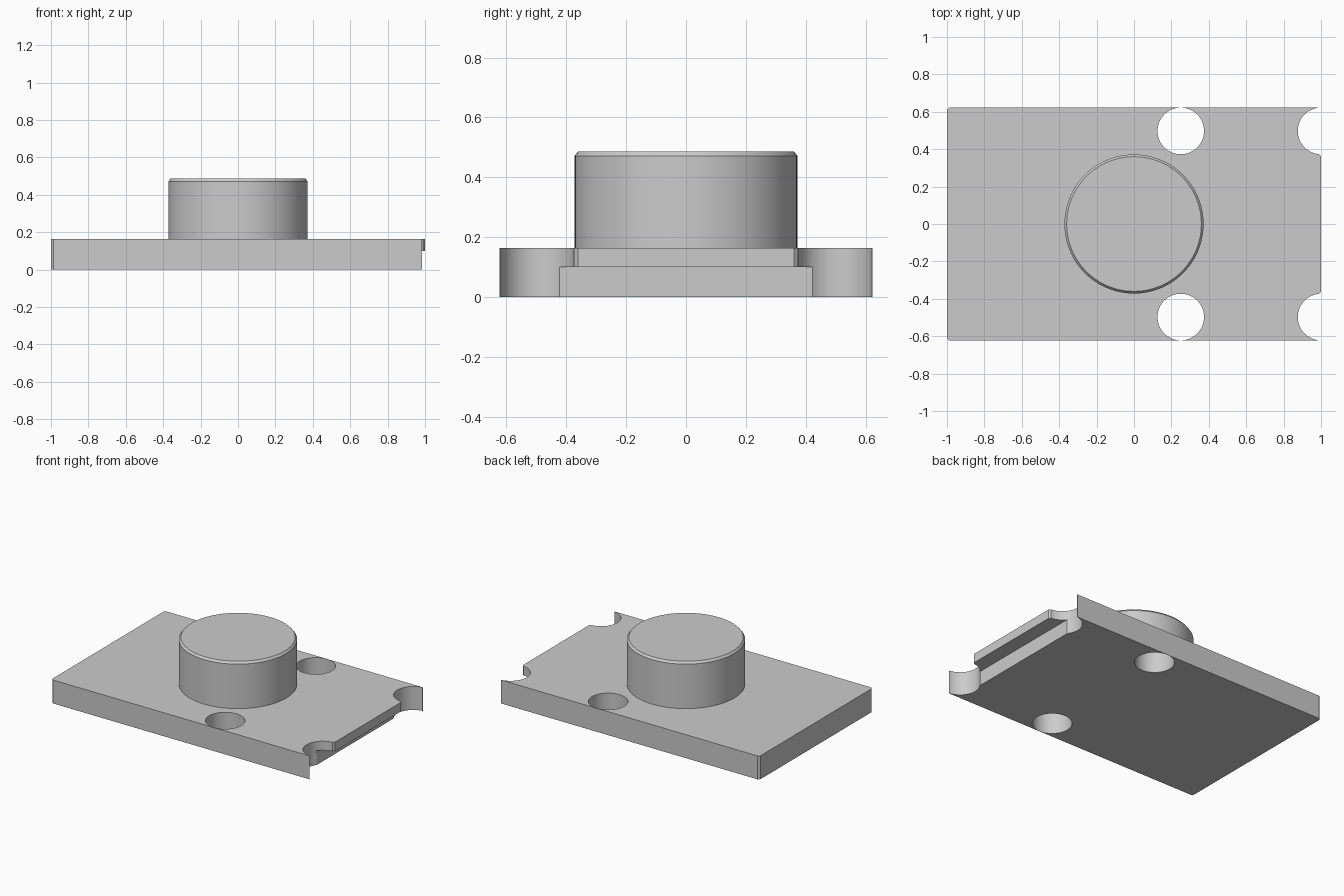
import bpy, bmesh
from math import cos, sin, radians

if "Cube" in bpy.data.objects:
    bpy.data.objects.remove(bpy.data.objects["Cube"], do_unlink=True)

HALF_Y, THICK, BEVEL = 0.623, 0.163, 0.013
HOLE_Y, HOLE_R = 0.4975, 0.1245

grey = bpy.data.materials.new("light_grey")
grey.use_nodes = True
grey.diffuse_color = (0.6, 0.6, 0.6, 1)
grey.node_tree.nodes["Principled BSDF"].inputs["Base Color"].default_value = (0.6, 0.6, 0.6, 1)


def add_object(name, bm):
    bmesh.ops.recalc_face_normals(bm, faces=bm.faces)
    mesh = bpy.data.meshes.new(name)
    bm.to_mesh(mesh)
    bm.free()
    mesh.materials.append(grey)
    obj = bpy.data.objects.new(name, mesh)
    bpy.context.collection.objects.link(obj)
    return obj


def prism(name, outline, z0, z1):
    bm = bmesh.new()
    face = bm.faces.new([bm.verts.new((x, y, z0)) for x, y in outline])
    top = bmesh.ops.extrude_face_region(bm, geom=[face])["geom"]
    verts = [v for v in top if isinstance(v, bmesh.types.BMVert)]
    bmesh.ops.translate(bm, verts=verts, vec=(0, 0, z1 - z0))
    return add_object(name, bm)


def arc(cx, cy, r, start, end, steps):
    angles = [radians(start + (end - start) * i / steps) for i in range(steps + 1)]
    return [(cx + r * cos(a), cy + r * sin(a)) for a in angles]


def smooth(obj):
    bpy.ops.object.select_all(action="DESELECT")
    obj.select_set(True)
    bpy.context.view_layer.objects.active = obj
    bpy.ops.object.shade_smooth_by_angle(angle=radians(25))


def cut(obj, cutter):
    cutter.hide_render = True
    mod = obj.modifiers.new("cut", "BOOLEAN")
    mod.operation, mod.solver, mod.object = "DIFFERENCE", "EXACT", cutter
    bpy.context.view_layer.objects.active = obj
    bpy.ops.object.modifier_apply(modifier=mod.name)
    bpy.data.objects.remove(cutter, do_unlink=True)


# Base plate: bevelled back corners and round notches beside the end tab
half = [(-1, HALF_Y - BEVEL), (-1 + BEVEL, HALF_Y), (0.985, HALF_Y)]
half += arc(1, HOLE_Y, HOLE_R, 97, 265, 32)
half.append((1, 0.361))
outline = half + [(x, -y) for x, y in reversed(half)]
plate = prism("base_plate", outline, 0, THICK)

# Through holes
for side in (-1, 1):
    ring = arc(0.25, side * HOLE_Y, HOLE_R, 0, 360, 64)[:-1]
    cut(plate, prism("hole_cutter", ring, -0.1, 0.3))

# Recess under the end tab
slot = [(0.9, -0.46), (1.1, -0.46), (1.1, 0.46), (0.9, 0.46)]
cut(plate, prism("slot_cutter", slot, -0.1, 0.1))
smooth(plate)

# Round button with a chamfered rim
bm = bmesh.new()
rings = []
for r, z in ((0.372, THICK - 0.003), (0.372, 0.472), (0.36, 0.487)):
    rings.append([bm.verts.new((x, y, z)) for x, y in arc(0, 0, r, 0, 360, 96)[:-1]])
for low, high in zip(rings, rings[1:]):
    for i in range(len(low)):
        bm.faces.new((low[i - 1], low[i], high[i], high[i - 1]))
bm.faces.new(rings[0])
bm.faces.new(rings[-1])
smooth(add_object("round_button", bm))
